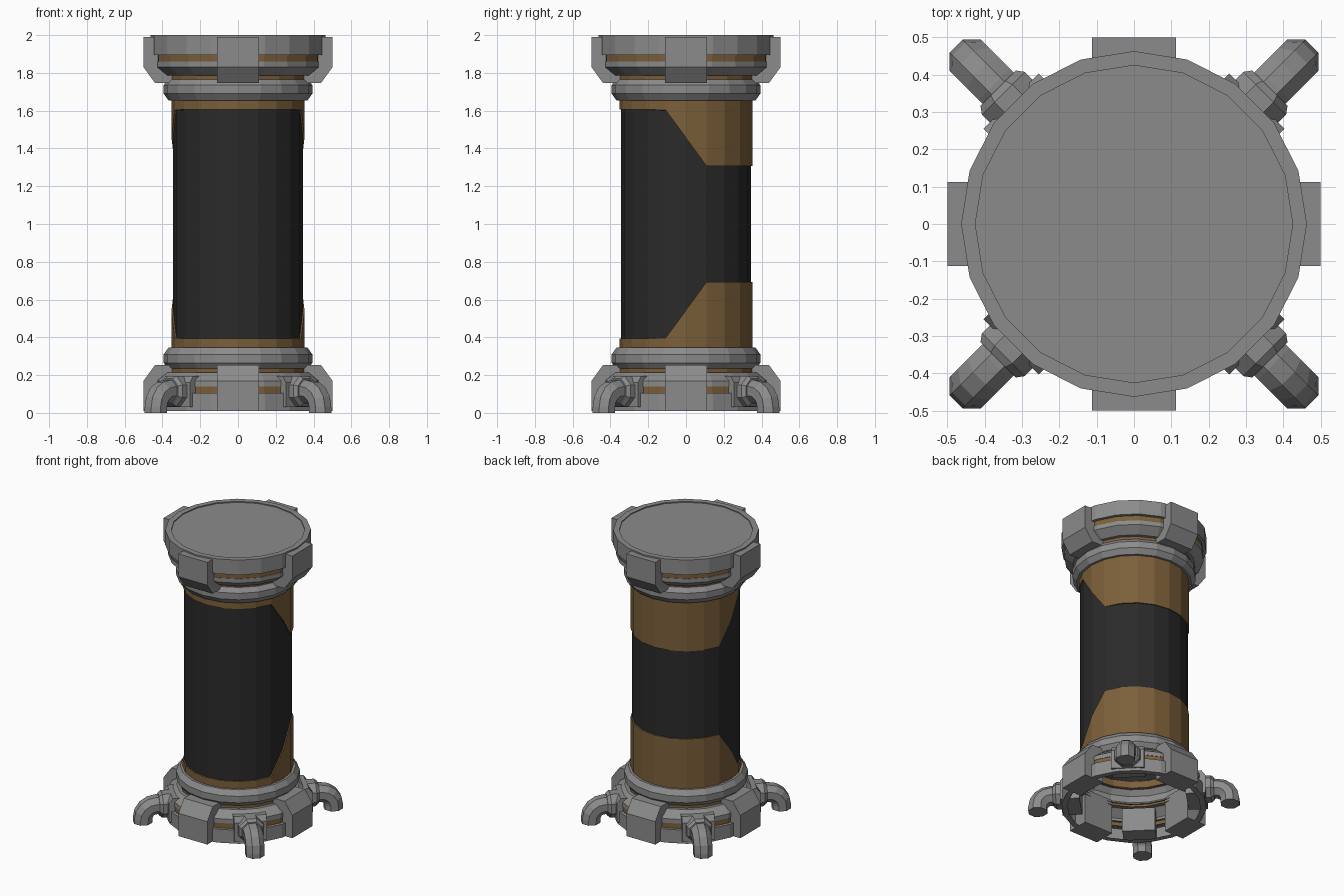
import bpy, bmesh, math
from mathutils import Matrix, Vector

if "Cube" in bpy.data.objects:
    bpy.data.objects.remove(bpy.data.objects["Cube"])

SIDES = 20


def material(name, rgb):
    m = bpy.data.materials.new(name)
    m.diffuse_color = (*rgb, 1)
    m.use_nodes = True
    m.node_tree.nodes["Principled BSDF"].inputs["Base Color"].default_value = m.diffuse_color
    return m


GREY = material("steel grey", (0.26, 0.26, 0.26))
GOLD = material("dull gold", (0.20, 0.115, 0.042))
BLACK = material("charcoal", (0.023, 0.023, 0.023))


def finish(name, bm, mat):
    bmesh.ops.recalc_face_normals(bm, faces=bm.faces[:])
    me = bpy.data.meshes.new(name)
    bm.to_mesh(me)
    bm.free()
    me.materials.append(mat)
    ob = bpy.data.objects.new(name, me)
    bpy.context.collection.objects.link(ob)
    return ob


def skin(bm, rings, cap=False):
    """Join successive closed rings of points with quads."""
    vs = [[bm.verts.new(p) for p in r] for r in rings]
    for a, b in zip(vs, vs[1:]):
        n = len(a)
        for i in range(n):
            bm.faces.new((a[i], a[(i + 1) % n], b[(i + 1) % n], b[i]))
    if cap:
        bm.faces.new(vs[0])
        bm.faces.new(vs[-1])


def circle(r, z):
    """z may be a number or a function of the point's depth y."""
    pts = []
    for i in range(SIDES):
        a = 2 * math.pi * i / SIDES
        x, y = r * math.cos(a), r * math.sin(a)
        pts.append(Vector((x, y, z(y) if callable(z) else z)))
    return pts


def lathe(name, profile, mat):
    bm = bmesh.new()
    skin(bm, [circle(r, z) for r, z in profile])
    return finish(name, bm, mat)


def prism(name, profile, half, angle, mat):
    """Extrude a radius/height outline sideways, then turn it about z."""
    bm = bmesh.new()
    skin(bm, [[Vector((r, s, z)) for r, z in profile] for s in (-half, half)], True)
    bm.transform(Matrix.Rotation(angle, 4, 'Z'))
    return finish(name, bm, mat)


# dark central tube
lathe("body_tube", [(0.344, 0.39), (0.344, 1.61)], BLACK)

# both ends share one set of parts, mirrored in height
for end in ("top", "bottom"):
    top = end == "top"
    f = (lambda z: z) if top else (lambda z: max(2 - z, 0.01))

    def ring(name, prof, mat):
        lathe(f"{end}_{name}", [(r, f(z)) for r, z in prof], mat)

    # gold sleeve, dropping lower around the back
    def edge(y):
        t = min(max((y + 0.109) / 0.218, 0), 1)
        return f(1.605 - 0.297 * t)
    ring_top = f(1.66)
    bm = bmesh.new()
    skin(bm, [circle(0.352, ring_top), circle(0.352, edge), circle(0.343, edge)])
    finish(f"{end}_sleeve", bm, GOLD)

    ring("collar", [(0.345, 1.655), (0.368, 1.655), (0.394, 1.69), (0.394, 1.735),
                    (0.37, 1.765), (0.36, 1.765)], GREY)
    ring("lower_gold_band", [(0.368, 1.763), (0.368, 1.787)], GOLD)
    ring("flange", [(0.36, 1.785), (0.39, 1.785), (0.445, 1.83), (0.445, 1.86),
                    (0.425, 1.86)], GREY)
    ring("upper_gold_band", [(0.442, 1.858), (0.442, 1.898)], GOLD)
    ring("rim", [(0.425, 1.896), (0.463, 1.896), (0.463, 2.0), (0.425, 2.0),
                 (0.425, 1.993)], GREY)

    # four clamp blocks
    outline = [(0.35, 1.99), (0.5, 1.99), (0.5, 1.83), (0.44, 1.747), (0.35, 1.747)]
    for i in range(4):
        prism(f"{end}_clamp_{i + 1}", [(r, f(z)) for r, z in outline], 0.112,
              i * math.pi / 2, GREY)

# recessed lid
bm = bmesh.new()
bm.faces.new([bm.verts.new(p) for p in circle(0.425, 1.993)])
finish("top_lid", bm, GREY)

# outlet pipes on the diagonals
Z = 0.115


def tube(name, path, angle):
    """Eight-sided tube through (radius along diagonal, z, tilt, size)."""
    bm = bmesh.new()
    rings = []
    for r, z, tilt, size in path:
        side, up = Vector((0, 1, 0)), Vector((math.sin(tilt), 0, math.cos(tilt)))
        rings.append([Vector((r, 0, z)) + size * (side * math.cos(a) + up * math.sin(a))
                      for a in [math.pi / 8 + k * math.pi / 4 for k in range(8)]])
    skin(bm, rings, True)
    bm.transform(Matrix.Rotation(angle, 4, 'Z'))
    finish(name, bm, GREY)


bend = 0.085
elbow = [(0.44, Z, 0, 0.064)]
for k in range(5):
    t = k * math.pi / 8
    elbow.append((0.53 + bend * math.sin(t), Z - bend + bend * math.cos(t), t, 0.064))
elbow.append((0.615, 0.0, math.pi / 2, 0.064))

for i in range(4):
    ang = math.pi / 4 + i * math.pi / 2
    prism(f"pipe_mount_{i + 1}", [(0.34, 0.03), (0.465, 0.03), (0.465, 0.16),
                                  (0.44, 0.195), (0.34, 0.195)], 0.105, ang, GREY)
    tube(f"pipe_flange_{i + 1}", [(0.44, Z, 0, 0.088), (0.495, Z, 0, 0.088),
                                  (0.515, Z, 0, 0.072)], ang)
    tube(f"pipe_elbow_{i + 1}", elbow, ang)
